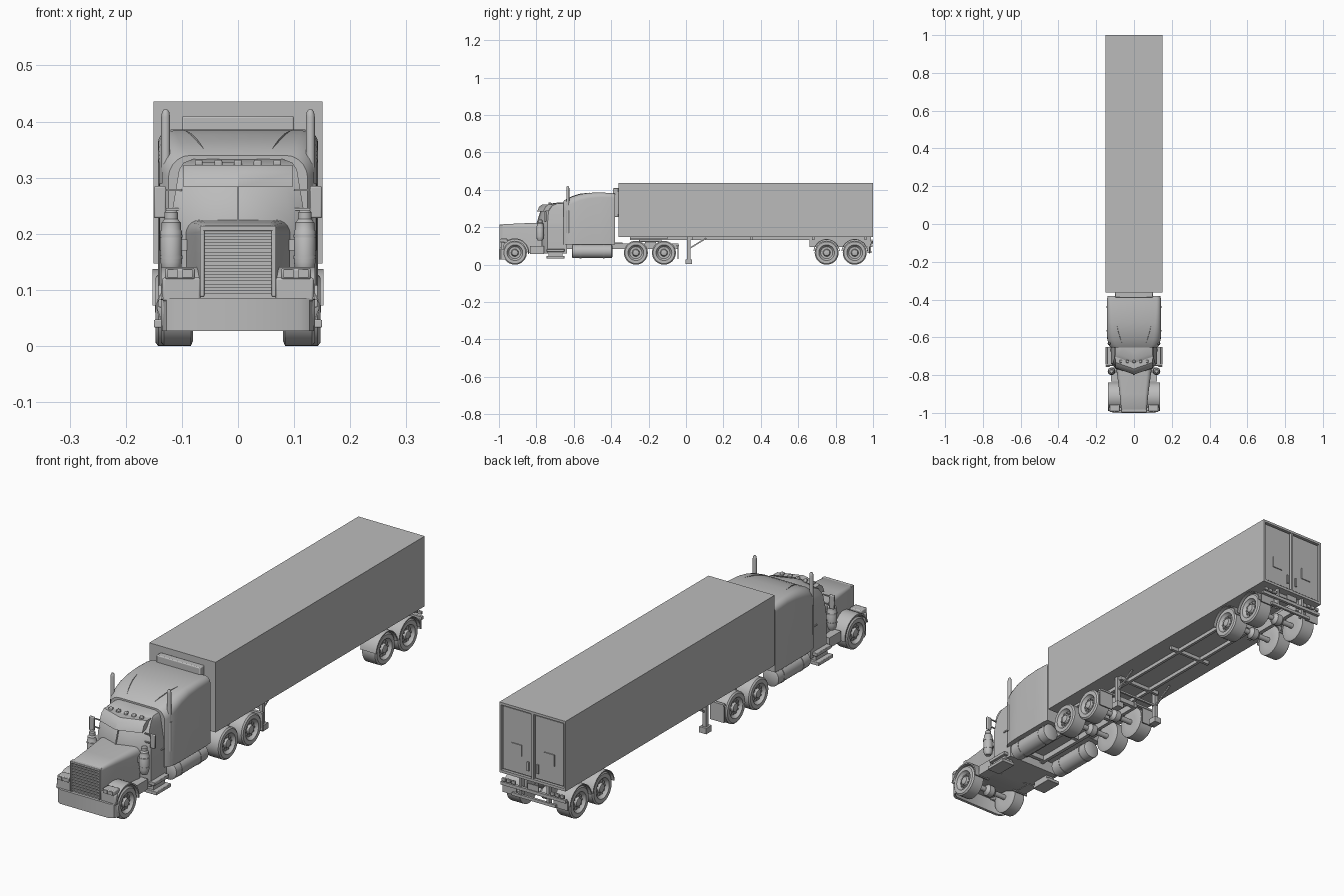
import bpy, bmesh, math
from mathutils import Vector

cube = bpy.data.objects.get("Cube")
if cube:
    bpy.data.objects.remove(cube, do_unlink=True)

GREY = (0.5, 0.5, 0.5, 1)
paint = bpy.data.materials.new("plain_grey")
paint.use_nodes = True
paint.diffuse_color = GREY
paint.node_tree.nodes["Principled BSDF"].inputs["Base Color"].default_value = GREY


def make(name, bm, mirror=False, bevel=0):
    bmesh.ops.recalc_face_normals(bm, faces=bm.faces)
    mesh = bpy.data.meshes.new(name)
    bm.to_mesh(mesh)
    bm.free()
    ob = bpy.data.objects.new(name, mesh)
    bpy.context.collection.objects.link(ob)
    mesh.materials.append(paint)
    bpy.ops.object.select_all(action='DESELECT')
    ob.select_set(True)
    bpy.context.view_layer.objects.active = ob
    bpy.ops.object.shade_smooth_by_angle(angle=math.radians(35))
    if bevel:
        mod = ob.modifiers.new("Bevel", 'BEVEL')
        mod.width, mod.segments = bevel, 2
    if mirror:
        ob.modifiers.new("Mirror", 'MIRROR')
    return ob


def loft(name, rings, mirror=False, bevel=0):
    """Skin a row of equal point rings and cap both ends."""
    bm = bmesh.new()
    rows = [[bm.verts.new(p) for p in ring] for ring in rings]
    n = len(rows[0])
    for a, b in zip(rows, rows[1:]):
        for i in range(n):
            j = (i + 1) % n
            bm.faces.new((a[i], a[j], b[j], b[i]))
    bm.faces.new(rows[0])
    bm.faces.new(rows[-1])
    return make(name, bm, mirror, bevel)


def box(name, x, y, z, mirror=False, bevel=0):
    rings = [[(x[0], y[0], h), (x[1], y[0], h), (x[1], y[1], h), (x[0], y[1], h)] for h in z]
    return loft(name, rings, mirror, bevel)


def lathe(name, centre, axis, profile, mirror=False, n=28):
    """Revolve (distance, radius) pairs about an axis through centre."""
    rings = []
    for t, r in profile:
        ring = []
        for i in range(n):
            a = math.tau * i / n
            c, s = r * math.cos(a), r * math.sin(a)
            p = {'X': (t, c, s), 'Y': (c, t, s), 'Z': (c, s, t)}[axis]
            ring.append(Vector(centre) + Vector(p))
        rings.append(ring)
    return loft(name, rings, mirror)


def section(y, w, low, top, r, n=5):
    """Upright cross-section with rounded upper corners."""
    pts = [(-w, y, low), (w, y, low)]
    for side in (1, -1):
        for i in range(n + 1):
            a = math.pi / 2 * (i / n if side > 0 else 1 - i / n)
            pts.append((side * (w - r + r * math.cos(a)), y, top - r + r * math.sin(a)))
    return pts


def arch(name, y, z, r, thick, x, start, end, n=16):
    """Curved mudguard above a wheel, mirrored to both sides."""
    rings = []
    for i in range(n + 1):
        a = math.radians(start + (end - start) * i / n)
        rings.append([(px, y + q * math.cos(a), z + q * math.sin(a))
                      for px, q in ((x[0], r), (x[1], r), (x[1], r - thick), (x[0], r - thick))])
    return loft(name, rings, True)


# Trailer body and rear doors
box("trailer_body", (-.151, .151), (-.362, .988), (.147, .436))
box("door_side_frame", (.143, .151), (.988, 1), (.147, .436), True)
box("door_centre_post", (-.004, .004), (.988, .999), (.155, .428))
for name, z in (("door_top_frame", (.426, .436)), ("door_bottom_frame", (.147, .158))):
    box(name, (-.143, .143), (.988, 1), z)
box("door_panel", (.009, .138), (.987, .994), (.163, .421), True)
box("door_placard", (.052, .098), (.993, .998), (.235, .282), True)
box("door_handle", (.018, .026), (.993, 1), (.185, .222), True)
box("refrigeration_unit", (-.1, .1), (-.39, -.36), (.255, .41), bevel=.004)

# Trailer underframe
box("trailer_rail", (.05, .062), (-.3, .97), (.132, .148), True)
box("bogie_rail", (.045, .062), (.66, .97), (.095, .134), True)
box("kingpin_plate", (-.09, .09), (-.3, -.1), (.136, .148))
for y in (.03, .35, .68, .96):
    box("cross_member", (-.1, .1), (y - .006, y + .006), (.132, .148))
box("landing_leg", (.091, .107), (.006, .024), (.02, .148), True)
box("landing_foot", (.083, .115), (-.003, .033), (.004, .028), True)
box("landing_crossbar", (-.1, .1), (.011, .019), (.085, .093))
loft("landing_brace", [[(x, .017, .09), (x, .022, .085), (x, .112, .14), (x, .106, .145)]
                       for x in (.096, .102)], True)

# Rear bumper, lamps and flaps
box("rear_beam", (-.148, .148), (.984, .996), (.095, .108))
box("underrun_bar", (-.1, .1), (.982, .992), (.062, .074))
box("bumper_hanger", (.058, .068), (.97, .99), (.062, .148), True)
box("licence_plate", (-.025, .025), (.992, .997), (.11, .134))
for x in (.08, .102, .124):
    box("tail_lamp", (x, x + .018), (.99, .999), (.112, .126), True, .002)
box("rear_flap", (.085, .148), (.978, .983), (.06, .097), True)

# Wheels with recessed hubs and lug nuts
TYRE = [(.08, .03), (.08, .054), (.084, .064), (.142, .064), (.147, .058), (.147, .042),
        (.141, .039), (.134, .032), (.134, .02), (.144, .016), (.146, .008)]


def wheel(name, y, inset=0, narrow=0):
    prof = [(t - inset + (narrow if t < .1 else 0), r) for t, r in TYRE]
    lathe(name, (0, y, .064), 'X', prof, True, 36)
    bm = bmesh.new()
    for i in range(10):
        a = math.tau * i / 10
        made = bmesh.ops.create_cube(bm, size=.006)
        bmesh.ops.translate(bm, verts=made["verts"],
                            vec=(.136 - inset, y + .026 * math.cos(a), .064 + .026 * math.sin(a)))
    make(name + "_lugs", bm, True)
    lathe(name + "_axle", (0, y, .064), 'X', [(-.1, .011), (.1, .011)], n=14)
    lathe(name + "_differential", (0, y, .064), 'X', [(-.025, .012), (-.012, .024), (.012, .024), (.025, .012)])


wheel("steer_wheel", -.915, .01, .01)
for y in (-.268, -.118):
    wheel("drive_wheel", y)
for y in (.752, .902):
    wheel("trailer_wheel", y)
    arch("trailer_mudguard", y, .066, .071, .004, (.08, .152), 5, 175)

# Tractor chassis
box("chassis_rail", (.035, .05), (-.95, -.04), (.085, .112), True)
for y in (-.62, -.4, -.195, -.05):
    box("chassis_cross", (-.04, .04), (y - .008, y + .008), (.088, .108))
box("fifth_wheel", (-.07, .07), (-.25, -.13), (.122, .137), bevel=.003)
box("fifth_wheel_mount", (-.055, .055), (-.22, -.16), (.105, .124))
box("tractor_flap", (.08, .145), (-.046, -.041), (.03, .1), True)
box("flap_bracket", (.045, .145), (-.05, -.038), (.098, .106), True)
box("catwalk", (-.1, .1), (-.385, -.34), (.11, .118))
lathe("fuel_tank", (.108, -.502, .071), 'Y',
      [(-.108, .03), (-.104, .036), (.104, .036), (.108, .03)], True)
for y in (-.565, -.44):
    lathe("tank_strap", (.108, y, .071), 'Y', [(-.005, .0375), (.005, .0375)], True)
for z, x in ((.033, .15), (.069, .142)):
    box("cab_step", (.09, x), (-.745, -.65), (z, z + .014), True, .002)
box("step_support", (.09, .13), (-.735, -.66), (.035, .08), True)

# Sleeper with its rounded sloping roof
loft("sleeper", [section(y, w, .108, top, r) for y, w, top, r in (
    (-.655, .124, .34, .04), (-.64, .135, .35, .04), (-.61, .141, .363, .038),
    (-.57, .143, .376, .034), (-.52, .143, .384, .03), (-.46, .143, .386, .026),
    (-.4, .143, .383, .024), (-.38, .14, .38, .024))])
loft("roof_crease", [[(x, y, z - .012), (x + .006, y, z - .012), (x + .003, y, z + .004)]
                     for x, y, z in ((.055, -.645, .343), (.068, -.61, .362),
                                     (.08, -.57, .375), (.092, -.515, .381))], True)

# Cab with a pointed windscreen
cab = []
for z, w, side, mid in ((.06, .122, -.74, -.785), (.2, .122, -.74, -.795), (.225, .12, -.74, -.795),
                        (.285, .11, -.735, -.775), (.315, .105, -.715, -.75), (.327, .097, -.69, -.72),
                        (.333, .08, -.655, -.68)):
    cab.append([(-w, -.635, z), (w, -.635, z), (w, side, z), (.77 * w, mid + .028, z), (0, mid, z),
                (-.77 * w, mid + .028, z), (-w, side, z)])
loft("cab", cab)
loft("sun_visor", [[(x, y, .283), (x, y + .012, .31), (x, y + .03, .323), (x, y + .06, .323), (x, y + .03, .29)]
                   for x, y in ((-.097, -.763), (0, -.797), (.097, -.763))])
loft("windscreen_pillar", [[(-.002, y, z), (.002, y, z), (.002, y + .01, z), (-.002, y + .01, z)]
                           for y, z in ((-.799, .222), (-.778, .29))])
for x in (-.07, -.035, 0, .035, .07):
    box("roof_marker", (x - .007, x + .007), (-.735, -.72), (.318, .332), bevel=.003)

# Hood, grille and front end
loft("hood", [section(y, w, low, top, r) for y, w, low, top, r in (
    (-.988, .066, .085, .211, .008), (-.98, .068, .085, .216, .012), (-.9, .076, .085, .22, .018),
    (-.83, .085, .06, .223, .022), (-.77, .093, .06, .225, .026))])
box("grille_side", (.06, .068), (-.997, -.98), (.088, .213), True, .002)
box("grille_top", (-.068, .068), (-.997, -.98), (.205, .214), bevel=.002)
for i in range(10):
    z = .093 + i * .0114
    box("grille_bar", (-.061, .061), (-.994, -.985), (z, z + .006))
loft("front_bumper", [[(x, y, .027), (x, y, .086), (x, y + .012, .086), (x, y + .012, .027)]
                      for x, y in ((-.135, -.972), (-.127, -.99), (-.11, -1), (.11, -1),
                                   (.127, -.99), (.135, -.972))])
arch("front_fender", -.915, .064, .077, .006, (.066, .137), -5, 165)
box("fender_front", (.066, .135), (-.99, -.972), (.08, .122), True, .004)
box("headlight", (.077, .13), (-.993, -.955), (.119, .139), True, .004)
for x in (.081, .107):
    box("headlight_lens", (x, x + .019), (-.996, -.99), (.122, .136), True)
box("cowl_side", (.08, .122), (-.835, -.76), (.058, .1), True)

# Air cleaners, exhaust stacks and mirrors
lathe("air_cleaner", (.119, -.78, 0), 'Z', [(.128, .012), (.14, .018), (.15, .019), (.205, .019), (.208, .017),
                                            (.22, .017), (.226, .012), (.238, .012), (.242, .008)], True)
for z in (.158, .196):
    lathe("cleaner_band", (.119, -.78, z), 'Z', [(-.003, .0202), (.003, .0202)], True)
box("cleaner_duct", (.085, .119), (-.785, -.765), (.17, .19), True)
lathe("exhaust_stack", (.129, -.632, 0), 'Z', [(.11, .008), (.408, .008), (.417, .0065), (.422, .003)], True, 16)
lathe("exhaust_sleeve", (.129, -.632, 0), 'Z', [(.17, .0105), (.29, .0105)], True, 16)
box("mirror", (.128, .15), (-.757, -.747), (.228, .285), True, .003)
for z in (.242, .276):
    box("mirror_arm", (.1, .132), (-.752, -.747), (z, z + .004), True)
box("door_handle_cab", (.12, .126), (-.675, -.658), (.185, .19), True)
